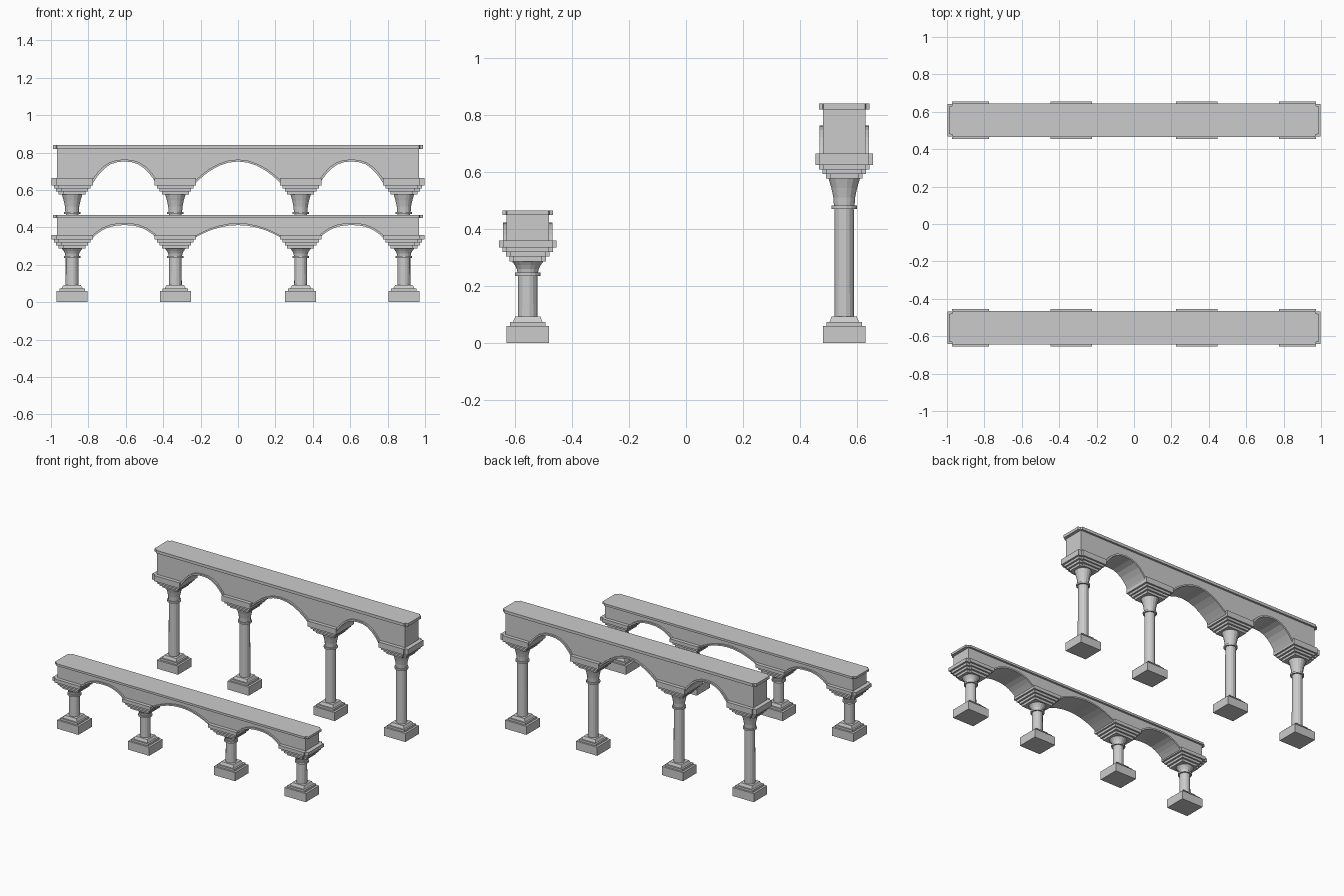
import bpy, bmesh, math

if "Cube" in bpy.data.objects:
    bpy.data.objects.remove(bpy.data.objects["Cube"])


def finish(bm, name):
    bmesh.ops.recalc_face_normals(bm, faces=bm.faces)
    me = bpy.data.meshes.new(name)
    bm.to_mesh(me)
    bm.free()
    ob = bpy.data.objects.new(name, me)
    bpy.context.collection.objects.link(ob)
    return ob


def prism(bm, lower, upper):
    """Closed solid between two matching point loops."""
    a = [bm.verts.new(p) for p in lower]
    b = [bm.verts.new(p) for p in upper]
    n = len(a)
    bm.faces.new(a[::-1])
    bm.faces.new(b)
    for i in range(n):
        bm.faces.new((a[i], a[(i + 1) % n], b[(i + 1) % n], b[i]))


def slab(bm, plan, y, z0, z1):
    prism(bm, [(px, y + py, z0) for px, py in plan], [(px, y + py, z1) for px, py in plan])


def rect(x, hx, hy):
    return [(x - hx, -hy), (x + hx, -hy), (x + hx, hy), (x - hx, hy)]


def impost_plan(x, hx, hy):
    """Rectangle for inner piers, outer corners notched for end piers."""
    if abs(x) < 0.5:
        return rect(x, hx, hy)
    s = 1 if x > 0 else -1
    inner, outer, tip, ny = x - s * hx, x + s * (hx - 0.025), x + s * hx, hy - 0.014
    return [(inner, -hy), (outer, -hy), (outer, -ny), (tip, -ny),
            (tip, ny), (outer, ny), (outer, hy), (inner, hy)]


def lathe(bm, profile, x, y, sides=16):
    rings = []
    for r, z in profile:
        rings.append([bm.verts.new((x + r * math.cos(2 * math.pi * (i + .5) / sides),
                                    y + r * math.sin(2 * math.pi * (i + .5) / sides), z))
                      for i in range(sides)])
    for a, b in zip(rings, rings[1:]):
        for i in range(sides):
            j = (i + 1) % sides
            bm.faces.new((a[i], a[j], b[j], b[i]))
    bm.faces.new(rings[0][::-1])
    bm.faces.new(rings[-1])


def arch_curve(cx, half, spring, crown, power, n=14):
    pts = []
    for i in range(n + 1):
        t = -math.cos(math.pi * i / n)
        pts.append((cx + half * t, spring + (crown - spring) * (1 - abs(t) ** power)))
    return pts


COLUMNS = (-0.887, -0.335, 0.335, 0.887)
ARCHES = ((-0.607, 0.172, 2.5), (0, 0.232, 2.0), (0.607, 0.172, 2.5))


def arcade(tag, y, ring, neck, imp0, imp1, spring, crown, cornice, top):
    # columns: square stepped base, round shaft with ring and flared capital
    bm = bmesh.new()
    for x in COLUMNS:
        slab(bm, rect(x, 0.083, 0.075), y, 0, 0.06)
        slab(bm, rect(x, 0.068, 0.062), y, 0.06, 0.074)
        prism(bm, [(a, y + b, 0.074) for a, b in rect(x, 0.056, 0.052)],
              [(a, y + b, 0.093) for a, b in rect(x, 0.046, 0.044)])
        h = neck - ring
        lathe(bm, [(0.035, 0.09), (0.034, ring - 0.012), (0.045, ring - 0.012), (0.045, ring),
                   (0.037, ring), (0.039, ring + h * 0.3), (0.046, ring + h * 0.65),
                   (0.056, neck)], x, y)
    finish(bm, tag + "_columns")

    # stepped imposts above the capitals
    bm = bmesh.new()
    step = (imp0 - neck) / 3
    for x in COLUMNS:
        for i, (hx, hy) in enumerate(((0.072, 0.064), (0.085, 0.077), (0.098, 0.088))):
            slab(bm, impost_plan(x, hx, hy), y, neck + i * step, neck + (i + 1) * step)
        slab(bm, impost_plan(x, 0.111, 0.1), y, imp0, imp1)
    finish(bm, tag + "_imposts")

    # wall with three arched openings
    bm = bmesh.new()
    outline = [(-0.968, cornice), (-0.968, spring)]
    for cx, half, p in ARCHES:
        outline += arch_curve(cx, half, spring, crown + 0.005, p)
    outline += [(0.968, spring), (0.968, cornice)]
    prism(bm, [(a, y - 0.075, z) for a, z in outline], [(a, y + 0.075, z) for a, z in outline])
    finish(bm, tag + "_wall")

    # projecting arch bands
    bm = bmesh.new()
    for cx, half, p in ARCHES:
        inner = arch_curve(cx, half - 0.003, spring, crown, p)
        outer = arch_curve(cx, half + 0.012, spring, crown + 0.011, p)
        loop = inner + outer[::-1]
        prism(bm, [(a, y - 0.087, z) for a, z in loop], [(a, y + 0.087, z) for a, z in loop])
    finish(bm, tag + "_arch_bands")

    # cornice with clipped corners
    bm = bmesh.new()
    plan = [(-0.968, -0.089), (0.968, -0.089), (0.972, -0.077), (0.99, -0.073),
            (0.99, 0.073), (0.972, 0.077), (0.968, 0.089), (-0.968, 0.089),
            (-0.972, 0.077), (-0.99, 0.073), (-0.99, -0.073), (-0.972, -0.077)]
    slab(bm, plan, y, cornice, top)
    finish(bm, tag + "_cornice")


arcade("front_low_arcade", -0.555, 0.248, 0.287, 0.336, 0.36, 0.345, 0.412, 0.45, 0.465)
arcade("back_tall_arcade", 0.555, 0.483, 0.577, 0.625, 0.665, 0.635, 0.752, 0.82, 0.84)
